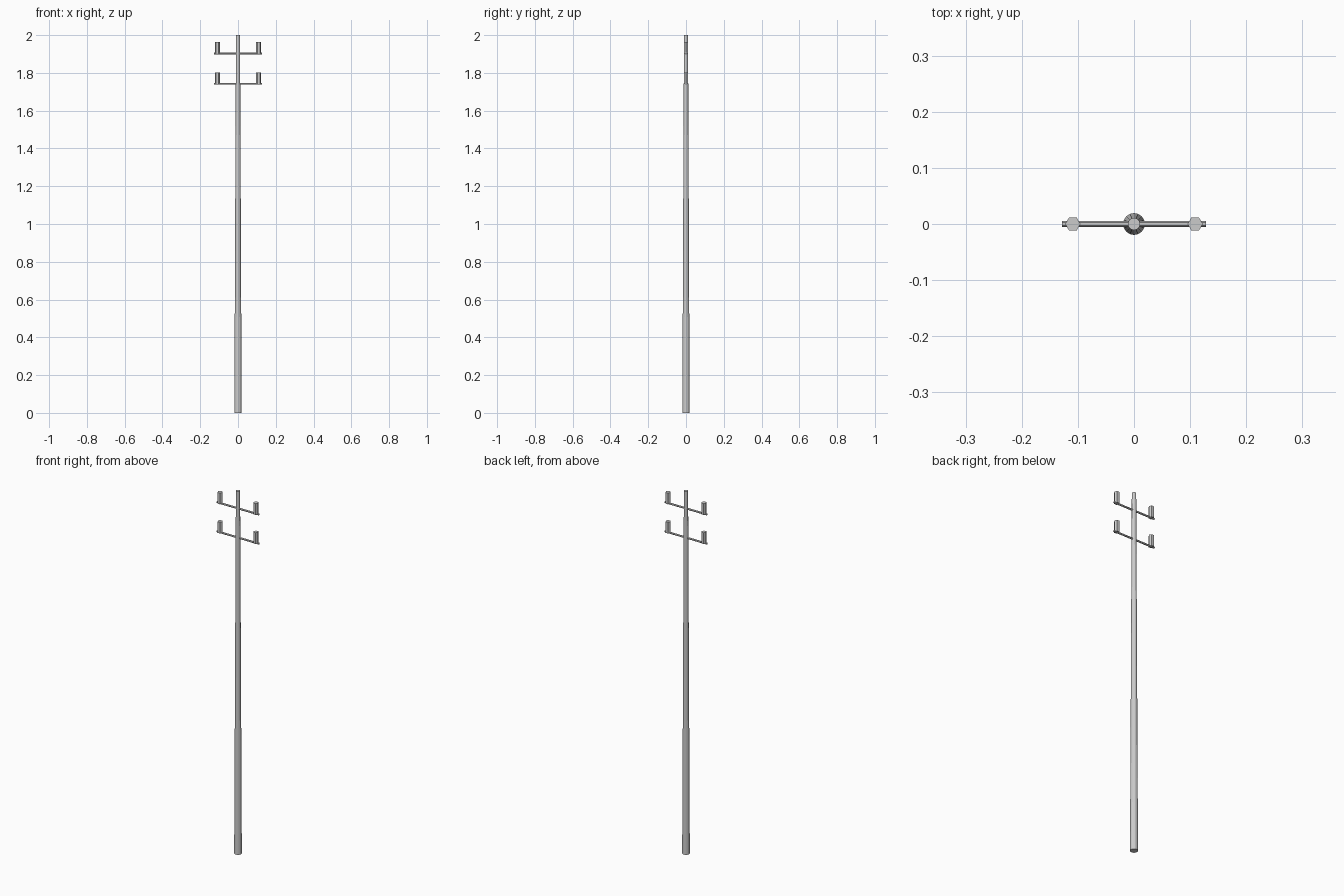
import bpy
from math import pi

if "Cube" in bpy.data.objects:
    bpy.data.objects.remove(bpy.data.objects["Cube"])


def cone(name, sides, r1, r2, depth, loc, rot=(0, 0, 0)):
    bpy.ops.mesh.primitive_cone_add(vertices=sides, radius1=r1, radius2=r2,
                                    depth=depth, location=loc, rotation=rot)
    ob = bpy.context.object
    ob.name = name
    return ob


# tapered pole
cone("pole", 16, 0.0195, 0.0108, 2.0, (0, 0, 1.0))

# two cross arms, each with a pair of upright insulators
for level, z in (("lower", 1.742), ("upper", 1.903)):
    # six-sided arm with a ridge along its top
    cone(level + "_crossarm", 6, 0.005, 0.005, 0.256, (0, 0, z), (0, pi / 2, 0))
    for side, x in (("left", -0.109), ("right", 0.109)):
        # hexagonal insulator with its corners along x
        cone(f"{level}_{side}_insulator", 6, 0.0135, 0.0135, 0.062,
             (x, 0, z + 0.03), (0, 0, pi / 2))
